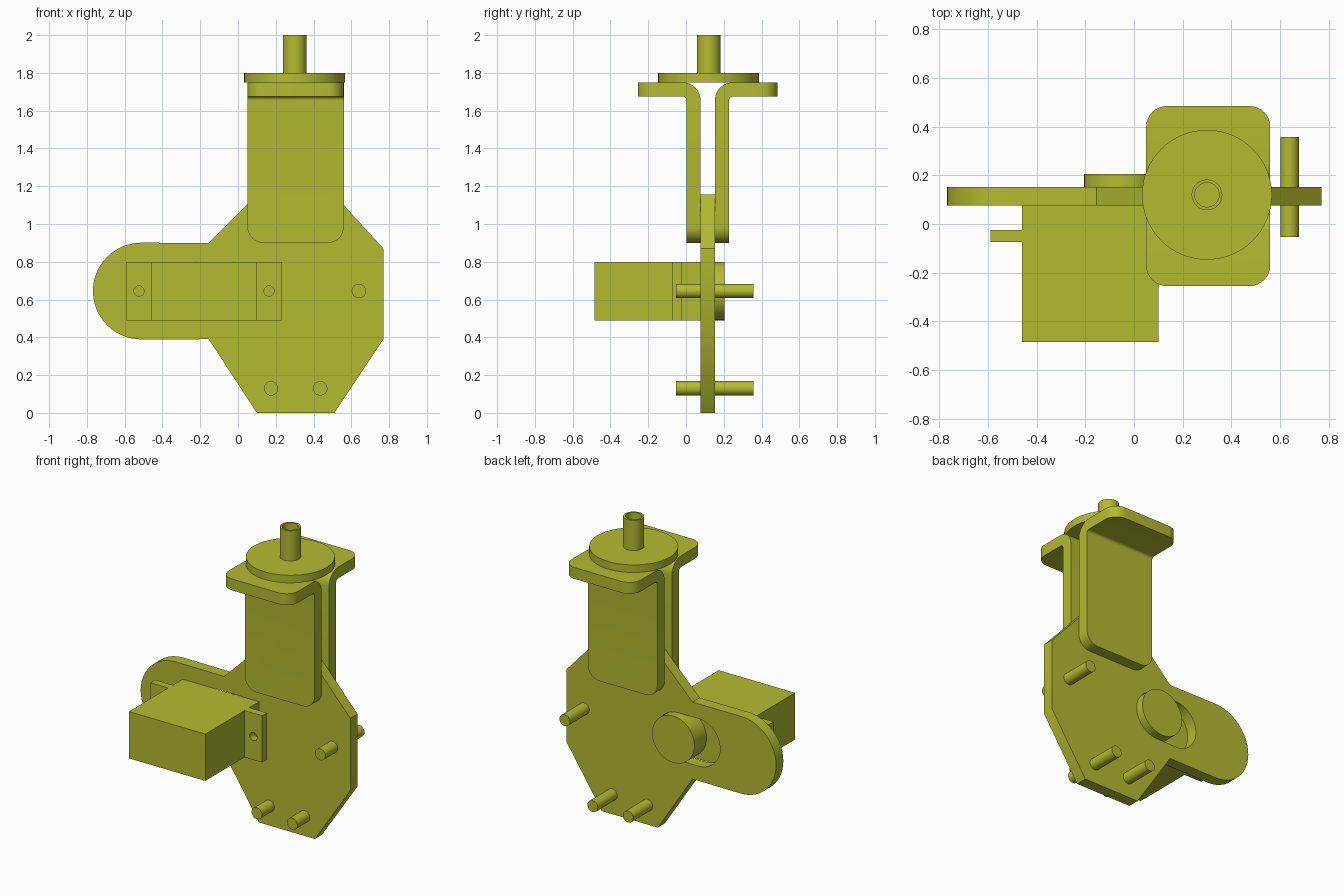
import bpy, bmesh
from math import cos, sin, pi
from mathutils import Matrix, Vector

if "Cube" in bpy.data.objects:
    bpy.data.objects.remove(bpy.data.objects["Cube"])

mat = bpy.data.materials.new("olive_yellow")
mat.diffuse_color = (0.45, 0.50, 0.03, 1)
mat.use_nodes = True
mat.node_tree.nodes["Principled BSDF"].inputs["Base Color"].default_value = mat.diffuse_color


def finish(name, bm):
    bmesh.ops.recalc_face_normals(bm, faces=bm.faces)
    me = bpy.data.meshes.new(name)
    bm.to_mesh(me)
    bm.free()
    me.materials.append(mat)
    ob = bpy.data.objects.new(name, me)
    bpy.context.collection.objects.link(ob)
    return ob


def select(ob):
    bpy.ops.object.select_all(action='DESELECT')
    ob.select_set(True)
    bpy.context.view_layer.objects.active = ob


def smooth(ob):
    select(ob)
    bpy.ops.object.shade_smooth_by_angle(angle=0.6)


def extrude(bm, points, step):
    face = bm.faces.new([bm.verts.new(p) for p in points])
    new = bmesh.ops.extrude_face_region(bm, geom=[face])["geom"]
    bmesh.ops.translate(bm, vec=step, verts=[v for v in new if isinstance(v, bmesh.types.BMVert)])


def slab(name, outline, y0, y1):
    """Front (x, z) outline extruded from y0 to y1."""
    bm = bmesh.new()
    extrude(bm, [(x, y0, z) for x, z in outline], (0, y1 - y0, 0))
    return finish(name, bm)


def box(name, x0, x1, y0, y1, z0, z1):
    return slab(name, [(x0, z0), (x1, z0), (x1, z1), (x0, z1)], y0, y1)


def arc(cx, cz, r, a0, a1, n=24):
    return [(cx + r * cos(a0 + (a1 - a0) * i / n), cz + r * sin(a0 + (a1 - a0) * i / n))
            for i in range(n + 1)]


def cylinder(name, r, a, b, n=48):
    """Cylinder between points a and b."""
    a, b = Vector(a), Vector(b)
    bm = bmesh.new()
    rot = (b - a).to_track_quat('Z', 'Y').to_matrix().to_4x4()
    bmesh.ops.create_cone(bm, cap_ends=True, segments=n, radius1=r, radius2=r,
                          depth=(b - a).length, matrix=Matrix.Translation((a + b) / 2) @ rot)
    ob = finish(name, bm)
    smooth(ob)
    return ob


def cut(ob, cutter):
    mod = ob.modifiers.new("cut", 'BOOLEAN')
    mod.operation, mod.solver, mod.object = 'DIFFERENCE', 'EXACT', cutter
    select(ob)
    bpy.ops.object.modifier_apply(modifier="cut")
    bpy.data.objects.remove(cutter)
    smooth(ob)


Y0, Y1, MID, AX = 0.077, 0.153, 0.115, 0.645   # plate faces, plate centre, servo height

# Main plate with a rounded arm and a slot for the servo output
outline = [(0.10, 0), (0.51, 0), (0.77, 0.39), (0.77, 0.87), (0.51, 1.155), (0.10, 1.155),
           (-0.155, 0.90)] + arc(-0.512, AX, 0.256, pi / 2, 3 * pi / 2) + [(-0.155, 0.39)]
plate = slab("main_plate", outline, Y0, Y1)
slot = arc(-0.05, AX, 0.157, -pi / 2, pi / 2) + arc(-0.20, AX, 0.157, pi / 2, 3 * pi / 2)
cut(plate, slab("slot_cutter", slot, 0, 0.3))

# Servo: body, two drilled mounting ears and output disc
box("servo_body", -0.46, 0.10, -0.485, Y0, 0.49, 0.80)
for side, x0, x1 in (("left", -0.59, -0.46), ("right", 0.10, 0.23)):
    ear = box("servo_ear_" + side, x0, x1, -0.075, -0.025, 0.49, 0.80)
    xc = (x0 + x1) / 2
    cut(ear, cylinder("hole_cutter", 0.027, (xc, -0.2, AX), (xc, 0.05, AX), 24))
cylinder("servo_output_disc", 0.155, (-0.05, Y0, AX), (-0.05, 0.205, AX))

# Cross pins through the plate
for i, (x, z) in enumerate([(0.64, AX), (0.175, 0.13), (0.435, 0.13)]):
    cylinder(f"cross_pin_{i + 1}", 0.038, (x, -0.053, z), (x, 0.357, z), 32)

# Pair of bent brackets, mirrored about the plate (d = distance from plate face)
bend_out = arc(0.095, 1.655, 0.095, pi, pi / 2, 8)
bend_in = arc(0.095, 1.655, 0.02, pi / 2, pi, 8)
profile = [(0, 0.90)] + bend_out + [(0.332, 1.75), (0.332, 1.675)] + bend_in + [(0.075, 0.90)]
for side, s in (("front", -1), ("back", 1)):
    bm = bmesh.new()
    extrude(bm, [(0.05, MID + s * (0.038 + d), z) for d, z in profile], (0.51, 0, 0))
    tip = MID + s * 0.37
    corners = [e for e in bm.edges if abs(e.verts[0].co.x - e.verts[1].co.x) < 1e-4 and
               (all(v.co.z < 0.91 for v in e.verts) or
                all(abs(v.co.y - tip) < 1e-3 for v in e.verts))]
    bmesh.ops.bevel(bm, geom=corners, offset=0.085, segments=8, profile=0.5, affect='EDGES')
    smooth(finish("bracket_" + side, bm))

# Top disc with hollow stem
cylinder("top_disc", 0.267, (0.30, 0.12, 1.75), (0.30, 0.12, 1.80), 64)
stem = cylinder("hollow_stem", 0.063, (0.30, 0.12, 1.80), (0.30, 0.12, 2.0))
cut(stem, cylinder("bore_cutter", 0.05, (0.30, 0.12, 1.7), (0.30, 0.12, 2.1)))
